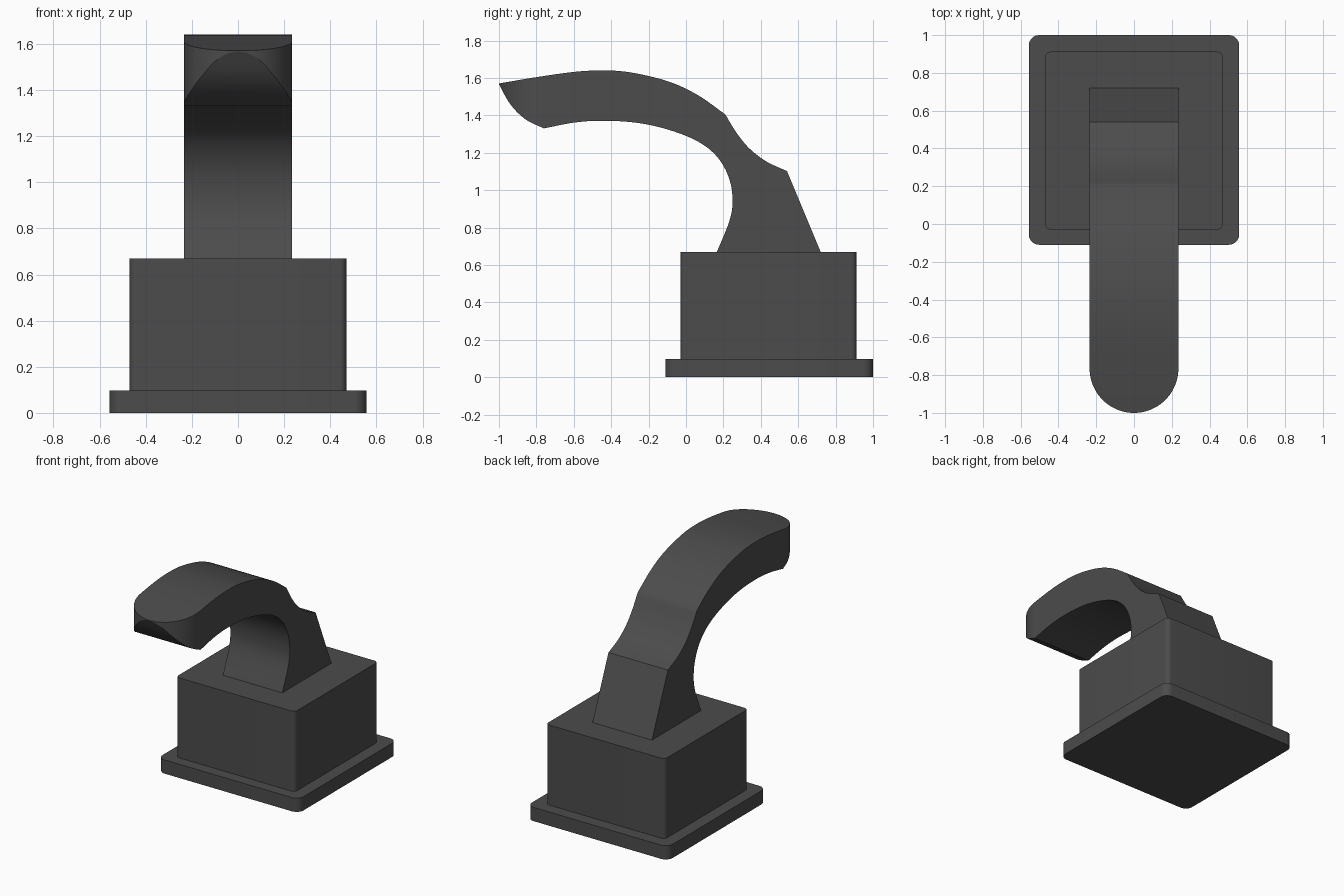
import bpy, bmesh, math
from mathutils import Vector

if "Cube" in bpy.data.objects:
    bpy.data.objects.remove(bpy.data.objects["Cube"])

mat = bpy.data.materials.new("dark_grey")
mat.diffuse_color = (0.072, 0.072, 0.072, 1)
mat.use_nodes = True
mat.node_tree.nodes["Principled BSDF"].inputs["Base Color"].default_value = mat.diffuse_color


def prism(name, pts, offset):
    """Extrude a closed outline of 3D points along offset."""
    bm = bmesh.new()
    face = bm.faces.new([bm.verts.new(p) for p in pts])
    ext = bmesh.ops.extrude_face_region(bm, geom=[face])
    verts = [g for g in ext["geom"] if isinstance(g, bmesh.types.BMVert)]
    bmesh.ops.translate(bm, verts=verts, vec=offset)
    bmesh.ops.recalc_face_normals(bm, faces=bm.faces)
    me = bpy.data.meshes.new(name)
    bm.to_mesh(me)
    bm.free()
    me.materials.append(mat)
    ob = bpy.data.objects.new(name, me)
    bpy.context.collection.objects.link(ob)
    return ob


def activate(ob):
    bpy.ops.object.select_all(action='DESELECT')
    ob.select_set(True)
    bpy.context.view_layer.objects.active = ob


def smooth(ob):
    activate(ob)
    bpy.ops.object.shade_smooth_by_angle(angle=math.radians(25))


def arc(cx, cy, r, a0, a1, n):
    steps = [math.radians(a0 + (a1 - a0) * i / n) for i in range(n + 1)]
    return [(cx + r * math.cos(a), cy + r * math.sin(a)) for a in steps]


def rounded_box(name, hx, y0, y1, z0, z1, r):
    pts = []
    for i, (cx, cy) in enumerate([(hx - r, y1 - r), (r - hx, y1 - r),
                                  (r - hx, y0 + r), (hx - r, y0 + r)]):
        pts += arc(cx, cy, r, i * 90, i * 90 + 90, 8)
    ob = prism(name, [(x, y, z0) for x, y in pts], (0, 0, z1 - z0))
    smooth(ob)


def curve(pts, n=6):
    """Smooth curve through the given points (Catmull-Rom)."""
    p = [Vector(q) for q in pts]
    p = [2 * p[0] - p[1]] + p + [2 * p[-1] - p[-2]]
    out = []
    for a, b, c, d in zip(p, p[1:], p[2:], p[3:]):
        for i in range(n):
            t = i / n
            out.append(0.5 * (2 * b + (c - a) * t + (2 * a - 5 * b + 4 * c - d) * t * t
                              + (3 * b - a - 3 * c + d) * t ** 3))
    return out + [p[-2]]


# Base plate and block
rounded_box("base_plate", 0.557, -0.11, 1.0, 0, 0.098, 0.055)
rounded_box("base_block", 0.47, -0.03, 0.912, 0.09, 0.67, 0.03)

# Side profile of the curved arm (y, z)
top = curve([(-1.002, 1.57), (-0.8, 1.604), (-0.6, 1.632), (-0.45, 1.64), (-0.3, 1.63),
             (-0.1, 1.583), (0.06, 1.51), (0.21, 1.405)])
back = curve([(0.21, 1.405), (0.27, 1.307), (0.34, 1.222), (0.43, 1.153), (0.54, 1.102)])
under = curve([(0.161, 0.66), (0.232, 0.835), (0.249, 0.95), (0.228, 1.07), (0.165, 1.18),
               (0.06, 1.262), (-0.1, 1.325), (-0.27, 1.361), (-0.45, 1.371),
               (-0.6, 1.361), (-0.76, 1.33)])
nose = curve([(-0.76, 1.33), (-0.86, 1.38), (-0.94, 1.46), (-1.002, 1.57)])
profile = top + back[1:] + [Vector((0.724, 0.66))] + under + nose[1:-1]
arm = prism("curved_arm", [(-0.3, y, z) for y, z in profile], (0.6, 0, 0))

# Trim the arm to a strip with a rounded front end
plan = arc(0, -0.765, 0.235, 180, 360, 40) + [(0.235, 1.2), (-0.235, 1.2)]
cutter = prism("arm_cutter", [(x, y, 0.3) for x, y in plan], (0, 0, 1.7))
cutter.hide_render = True
mod = arm.modifiers.new("trim", 'BOOLEAN')
mod.operation = 'INTERSECT'
mod.solver = 'EXACT'
mod.object = cutter
activate(arm)
bpy.ops.object.modifier_apply(modifier=mod.name)
bpy.data.objects.remove(cutter)
smooth(arm)
